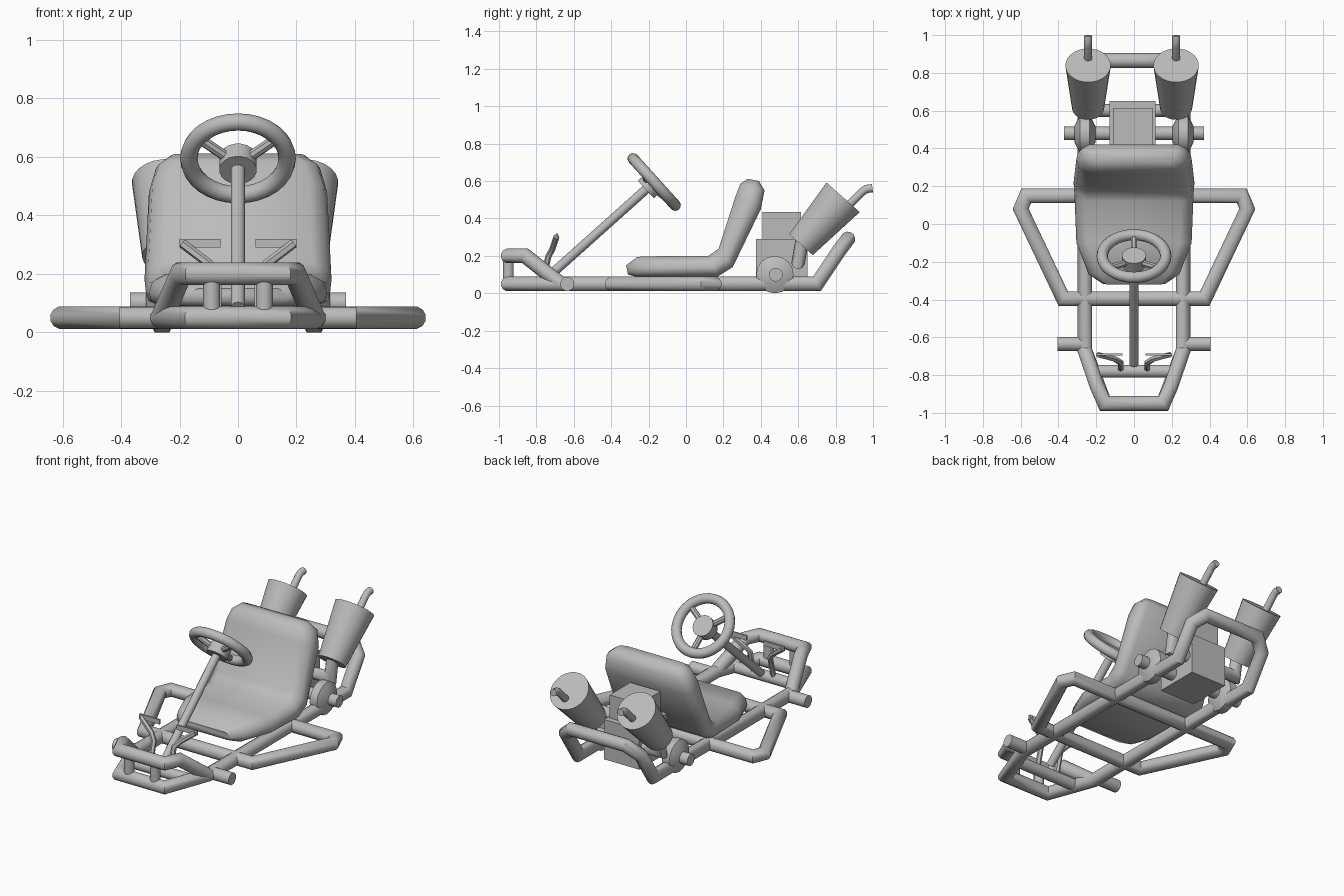
import bpy, bmesh, math
from mathutils import Vector, Matrix

if "Cube" in bpy.data.objects:
    bpy.data.objects.remove(bpy.data.objects["Cube"], do_unlink=True)

GREY = (0.5, 0.5, 0.5, 1)
grey = bpy.data.materials.new("plain grey")
grey.use_nodes = True
grey.diffuse_color = GREY
grey.node_tree.nodes["Principled BSDF"].inputs["Base Color"].default_value = GREY


def finish(name, bm, angle=40):
    bmesh.ops.recalc_face_normals(bm, faces=bm.faces)
    mesh = bpy.data.meshes.new(name)
    bm.to_mesh(mesh)
    bm.free()
    mesh.materials.append(grey)
    obj = bpy.data.objects.new(name, mesh)
    bpy.context.collection.objects.link(obj)
    bpy.ops.object.select_all(action='DESELECT')
    obj.select_set(True)
    bpy.context.view_layer.objects.active = obj
    bpy.ops.object.shade_smooth_by_angle(angle=math.radians(angle))
    return obj


def loft(bm, rings):
    """Skin a list of rings and cap both ends."""
    rows = [[bm.verts.new(p) for p in ring] for ring in rings]
    n = len(rows[0])
    for a, b in zip(rows, rows[1:]):
        for i in range(n):
            bm.faces.new((a[i], a[(i + 1) % n], b[(i + 1) % n], b[i]))
    bm.faces.new(rows[0][::-1])
    bm.faces.new(rows[-1])


def tube(name, points, r, sides=12, r_end=None):
    """Mitred tube through points; r_end tapers a straight tube."""
    pts = [Vector(p) for p in points]
    dirs = [(b - a).normalized() for a, b in zip(pts, pts[1:])]
    turn = dirs[0].to_track_quat('Z', 'Y')
    ring = [pts[0] + turn @ Vector((r * math.cos(t), r * math.sin(t), 0))
            for t in (2 * math.pi * (i + 0.5) / sides for i in range(sides))]
    rings = [ring]
    for i, d in enumerate(dirs):
        normal = d if i == len(dirs) - 1 else (d + dirs[i + 1]).normalized()
        ring = [p + d * ((pts[i + 1] - p).dot(normal) / d.dot(normal)) for p in ring]
        rings.append(ring)
    if r_end:
        rings[-1] = [pts[-1] + (p - pts[-1]) * r_end / r for p in rings[-1]]
    bm = bmesh.new()
    loft(bm, rings)
    return finish(name, bm)


def mirrored(half):
    """Complete a path that starts on the centre line."""
    return [(-x, y, z) for x, y, z in half[:0:-1]] + half


def loop(name, half, r):
    """Closed symmetric tube; half runs from centre line to centre line."""
    return tube(name, half + [(-x, y, z) for x, y, z in half[-2::-1]], r)


def box(name, lo, hi):
    bm = bmesh.new()
    lo, hi = Vector(lo), Vector(hi)
    size = hi - lo
    bmesh.ops.create_cube(bm, size=1, matrix=Matrix.Translation((lo + hi) / 2)
                          @ Matrix.Diagonal((*size, 1)))
    return finish(name, bm)


# Chassis tubes
R = 0.04
loop("main_frame", [(0, -0.95, 0.05), (0.155, -0.95, 0.05), (0.26, -0.67, 0.05),
                    (0.26, 0.7, 0.05), (0.26, 0.82, 0.23), (0.19, 0.865, 0.29),
                    (0, 0.865, 0.29)], R)
loop("side_guard", [(0, -0.395, 0.05), (0.375, -0.395, 0.05), (0.6, 0.08, 0.05),
                    (0.57, 0.15, 0.05), (0, 0.15, 0.05)], R)
tube("front_bumper", mirrored([(0, -0.95, 0.2), (0.155, -0.95, 0.2),
                               (0.195, -0.86, 0.2), (0.26, -0.67, 0.05)]), R)
tube("pedal_bar", [(-0.21, -0.78, 0.05), (0.21, -0.78, 0.05)], 0.035)

# Rear axle
tube("rear_axle", [(-0.37, 0.48, 0.1), (0.37, 0.48, 0.1)], 0.037)

for side, s in (("left", 1), ("right", -1)):
    tube(side + "_bumper_post", [(s * 0.09, -0.95, 0.05), (s * 0.09, -0.95, 0.2)], 0.03)
    tube(side + "_front_stub", [(s * 0.26, -0.635, 0.05), (s * 0.405, -0.635, 0.05)], 0.038)

    # Rounded bearing around the axle
    bm = bmesh.new()
    loft(bm, [[(s * 0.26 + x, 0.475 + r * math.cos(t), 0.1 + r * math.sin(t))
               for t in (math.tau * i / 16 for i in range(16))]
              for x, r in ((-0.055, 0.045), (-0.025, 0.1), (0.025, 0.1), (0.055, 0.045))])
    finish(side + "_bearing", bm)

    # Pedals
    box(side + "_pedal_pad", (s * 0.13 - 0.07, -0.695, 0.29), (s * 0.13 + 0.07, -0.685, 0.32))
    tube(side + "_pedal_arm", [(s * 0.19, -0.692, 0.303), (s * 0.1, -0.715, 0.235),
                               (s * 0.07, -0.735, 0.2), (s * 0.07, -0.77, 0.06)], 0.016, 6)

    # Exhaust
    x = s * 0.233 - 0.01
    tube(side + "_exhaust_header", [(s * 0.08, 0.6, 0.165), (x, 0.6, 0.165),
                                    (x, 0.62, 0.28)], 0.036)
    tube(side + "_muffler", [(x, 0.615, 0.26), (x, 0.84, 0.513)], 0.085, 24, 0.12)
    tube(side + "_tailpipe", [(x, 0.83, 0.43), (x, 0.945, 0.545), (x, 0.965, 0.558),
                              (x, 0.997, 0.562)], 0.022, 10)

# Engine
box("engine_block", (-0.13, 0.375, 0.04), (0.115, 0.65, 0.29))
box("engine_head", (-0.11, 0.41, 0.28), (0.1, 0.615, 0.435))

# Seat: cross-sections as underside y z, upper side y z, half width
sections = [(-0.31, 0.10, -0.32, 0.15, 0.17), (-0.27, 0.09, -0.26, 0.195, 0.24),
            (-0.1, 0.09, -0.1, 0.2, 0.305), (0.17, 0.09, 0.12, 0.2, 0.315),
            (0.25, 0.14, 0.175, 0.24, 0.32), (0.40, 0.45, 0.265, 0.52, 0.305),
            (0.42, 0.55, 0.29, 0.585, 0.28), (0.39, 0.60, 0.33, 0.612, 0.23)]
half_shape = [(0.85, 0), (0.97, 0.15), (1, 0.4), (0.96, 0.75), (0.8, 1)]
shape = half_shape + [(-u, v) for u, v in half_shape[::-1]]
bm = bmesh.new()
loft(bm, [[(u * w, y0 + (y1 - y0) * v, z0 + (z1 - z0) * v) for u, v in shape]
          for y0, z0, y1, z1, w in sections])
finish("seat", bm, 50)

# Steering
centre = Vector((0, -0.17, 0.595))
axis = Vector((0, 0.74, 0.67)).normalized()
up = Vector((0, -axis.z, axis.y))
right = Vector((1, 0, 0))


def on_wheel(angle, radius, depth=0):
    return centre + radius * (right * math.cos(angle) + up * math.sin(angle)) + axis * depth


bm = bmesh.new()
rows = [[bm.verts.new(on_wheel(math.tau * i / 32, 0.168 + 0.03 * math.cos(math.tau * j / 12),
                               0.03 * math.sin(math.tau * j / 12)))
         for j in range(12)] for i in range(32)]
for i in range(32):
    a, b = rows[i], rows[(i + 1) % 32]
    for j in range(12):
        k = (j + 1) % 12
        bm.faces.new((a[j], a[k], b[k], b[j]))
finish("steering_wheel", bm)
tube("wheel_hub", [centre - axis * 0.06, centre + axis * 0.005], 0.064, 20)
for i, degrees in enumerate((35, 145, 270)):
    t = math.radians(degrees)
    tube("wheel_spoke_%d" % (i + 1), [on_wheel(t, 0.04, -0.025), on_wheel(t, 0.165)], 0.018, 8)
tube("steering_column", [(0, -0.74, 0.085), centre - axis * 0.03], 0.025, 10)
